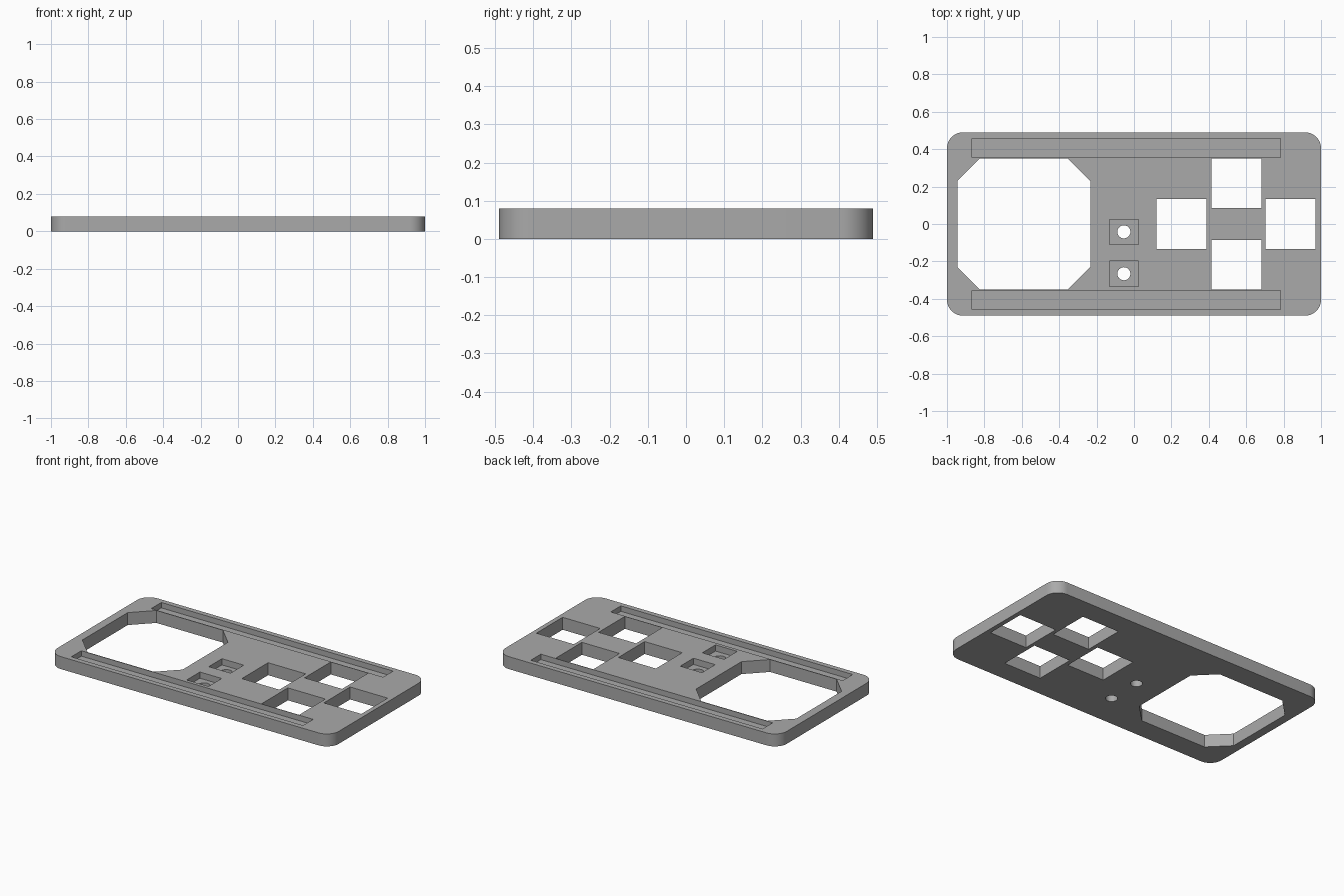
import bpy, bmesh, math

old = bpy.data.objects.get("Cube")
if old:
    bpy.data.objects.remove(old, do_unlink=True)

THICK = 0.08
GROOVE_DEPTH = 0.035
POCKET_DEPTH = 0.04

grey = bpy.data.materials.new("mid_grey")
grey.use_nodes = True
colour = (0.40, 0.40, 0.40, 1)
grey.diffuse_color = colour
grey.node_tree.nodes["Principled BSDF"].inputs["Base Color"].default_value = colour


def prism(name, outline, z0, z1):
    """Extrude a flat outline between two heights."""
    bm = bmesh.new()
    base = bm.faces.new([bm.verts.new((x, y, z0)) for x, y in outline])
    top = bmesh.ops.extrude_face_region(bm, geom=[base])["geom"]
    for v in top:
        if isinstance(v, bmesh.types.BMVert):
            v.co.z = z1
    bmesh.ops.recalc_face_normals(bm, faces=bm.faces[:])
    mesh = bpy.data.meshes.new(name)
    bm.to_mesh(mesh)
    bm.free()
    mesh.materials.append(grey)
    obj = bpy.data.objects.new(name, mesh)
    bpy.context.collection.objects.link(obj)
    return obj


def rect(cx, cy, w, h):
    return [(cx + sx * w / 2, cy + sy * h / 2)
            for sx, sy in ((-1, -1), (1, -1), (1, 1), (-1, 1))]


def arc(cx, cy, r, start, sweep, n):
    return [(cx + r * math.cos(start + sweep * i / n),
             cy + r * math.sin(start + sweep * i / n)) for i in range(n + 1)]


def rounded_rect(w, h, r, n):
    pts = []
    for k, (sx, sy) in enumerate(((1, 1), (-1, 1), (-1, -1), (1, -1))):
        pts += arc(sx * (w / 2 - r), sy * (h / 2 - r), r,
                   k * math.pi / 2, math.pi / 2, n)
    return pts


def cut(target, outline, z0=-0.05):
    """Cut an outline down to height z0; by default right through."""
    cutter = prism("cutter", outline, z0, THICK + 0.05)
    cutter.hide_render = True
    mod = target.modifiers.new("cut", "BOOLEAN")
    mod.operation = "DIFFERENCE"
    mod.solver = "EXACT"
    mod.object = cutter
    bpy.context.view_layer.objects.active = target
    bpy.ops.object.modifier_apply(modifier=mod.name)
    bpy.data.objects.remove(cutter, do_unlink=True)


# Plate with rounded corners
plate = prism("face_plate", rounded_rect(2, 0.98, 0.085, 12), 0, THICK)

# Chamfered screen opening
x0, x1, h, c = -0.945, -0.233, 0.35, 0.12
cut(plate, [(x0 + c, -h), (x1 - c, -h), (x1, c - h), (x1, h - c),
            (x1 - c, h), (x0 + c, h), (x0, h - c), (x0, c - h)])

# Four square button openings in a cross
for x, y in ((0.254, 0), (0.837, 0), (0.547, 0.218), (0.547, -0.218)):
    cut(plate, rect(x, y, 0.267, 0.267))

# Long grooves beside the openings
for side in (-1, 1):
    cut(plate, rect(-0.041, side * 0.406, 1.648, 0.102), THICK - GROOVE_DEPTH)

# Small pockets, each with a round hole
for y in (-0.042, -0.266):
    cut(plate, rect(-0.054, y, 0.155, 0.134), THICK - POCKET_DEPTH)
    cut(plate, arc(-0.054, y, 0.035, 0, math.tau * 23 / 24, 23))

# Smooth the round corners and holes, keep the edges sharp
bpy.ops.object.select_all(action="DESELECT")
plate.select_set(True)
bpy.context.view_layer.objects.active = plate
bpy.ops.object.shade_smooth_by_angle(angle=math.radians(30))
